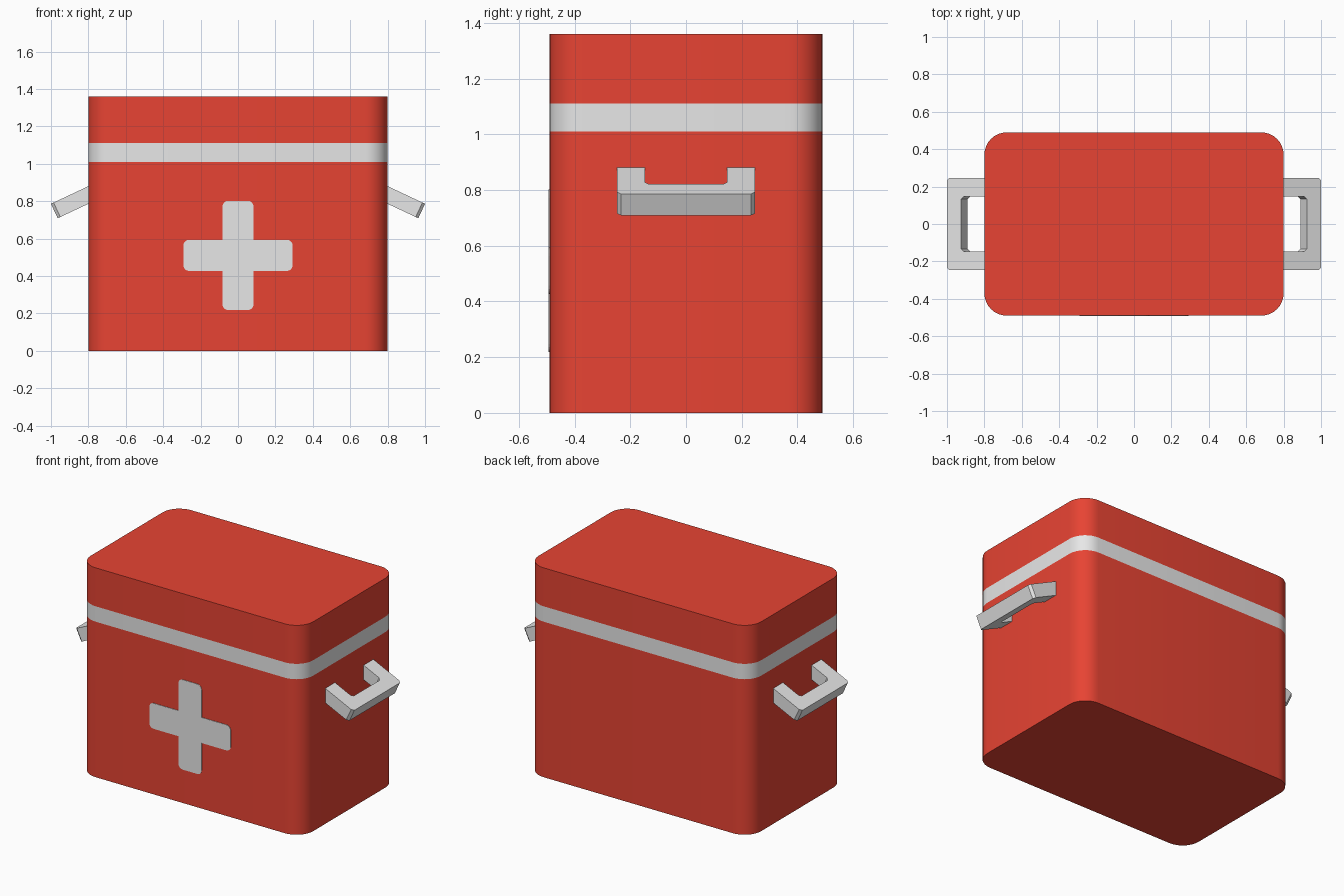
import bpy, bmesh, math
from mathutils import Vector

if "Cube" in bpy.data.objects:
    bpy.data.objects.remove(bpy.data.objects["Cube"])


def material(name, rgb):
    m = bpy.data.materials.new(name)
    m.diffuse_color = (*rgb, 1)
    m.use_nodes = True
    m.node_tree.nodes["Principled BSDF"].inputs["Base Color"].default_value = m.diffuse_color
    return m


RED = material("red", (0.8, 0.057, 0.033))
WHITE = material("white", (0.8, 0.8, 0.8))


def rounded(points, radii, steps):
    """Round each corner of an outline by its own radius."""
    out = []
    n = len(points)
    for i, (p, r) in enumerate(zip(points, radii)):
        p = Vector(p)
        if r == 0:
            out.append(p)
            continue
        a = p + (Vector(points[i - 1]) - p).normalized() * r
        b = p + (Vector(points[(i + 1) % n]) - p).normalized() * r
        centre = a + b - p
        for k in range(steps + 1):
            t = k / steps * math.pi / 2
            out.append(centre + (a - centre) * math.cos(t) + (b - centre) * math.sin(t))
    return out


def loft(name, rings, mats, smooth=False, rule=None):
    """Skin a stack of matching rings and cap both ends."""
    bm = bmesh.new()
    vs = [[bm.verts.new(p) for p in ring] for ring in rings]
    n = len(rings[0])
    for lo, hi in zip(vs, vs[1:]):
        for i in range(n):
            bm.faces.new((lo[i], lo[(i + 1) % n], hi[(i + 1) % n], hi[i]))
    bm.faces.new(vs[0][::-1])
    bm.faces.new(vs[-1])
    bmesh.ops.recalc_face_normals(bm, faces=bm.faces[:])
    if rule:
        for f in bm.faces:
            f.material_index = rule(f.calc_center_median())
    me = bpy.data.meshes.new(name)
    bm.to_mesh(me)
    bm.free()
    for m in mats:
        me.materials.append(m)
    ob = bpy.data.objects.new(name, me)
    bpy.context.collection.objects.link(ob)
    if smooth:
        bpy.ops.object.select_all(action='DESELECT')
        ob.select_set(True)
        bpy.context.view_layer.objects.active = ob
        bpy.ops.object.shade_smooth_by_angle(angle=math.radians(35))
    return ob


# Box body with a white stripe below the lid
W, D = 0.8, 0.49
outline = rounded([(-W, -D), (W, -D), (W, D), (-W, D)], [0.12] * 4, 8)
loft("box", [[(p.x, p.y, z) for p in outline] for z in (0, 1.01, 1.11, 1.36)],
     [RED, WHITE], True, lambda c: int(1.02 < c.z < 1.1 and max(abs(c.x), abs(c.y)) > 0.3))

# Cross plate on the front
A, L = 0.083, 0.292
corners = [(-A, -L), (A, -L), (A, -A), (L, -A), (L, A), (A, A),
           (A, L), (-A, L), (-A, A), (-L, A), (-L, -A), (-A, -A)]
radii = [0.03, 0.03, 0] * 4
cross = rounded(corners, radii, 4)
loft("front_cross", [[(p.x, y, 0.51 + p.y) for p in cross] for y in (-D + 0.001, -D - 0.003)],
     [WHITE])

# Drooping U-shaped handles on both sides
u_shape = rounded([(0.79, -0.247), (1.0, -0.247), (1.0, 0.247), (0.79, 0.247),
                   (0.79, 0.147), (0.925, 0.147), (0.925, -0.147), (0.79, -0.147)],
                  [0, 0.014, 0.014, 0, 0, 0.014, 0.014, 0], 1)


def handle_ring(side, shift, drop):
    ring = []
    for p in u_shape:
        x = max(0.79, p.x - shift)
        ring.append((side * x, p.y, 0.88 - 0.47 * (x - W) - drop))
    return ring


for side, name in ((1, "right_handle"), (-1, "left_handle")):
    loft(name, [handle_ring(side, 0.036, 0.094), handle_ring(side, 0, 0)], [WHITE])
